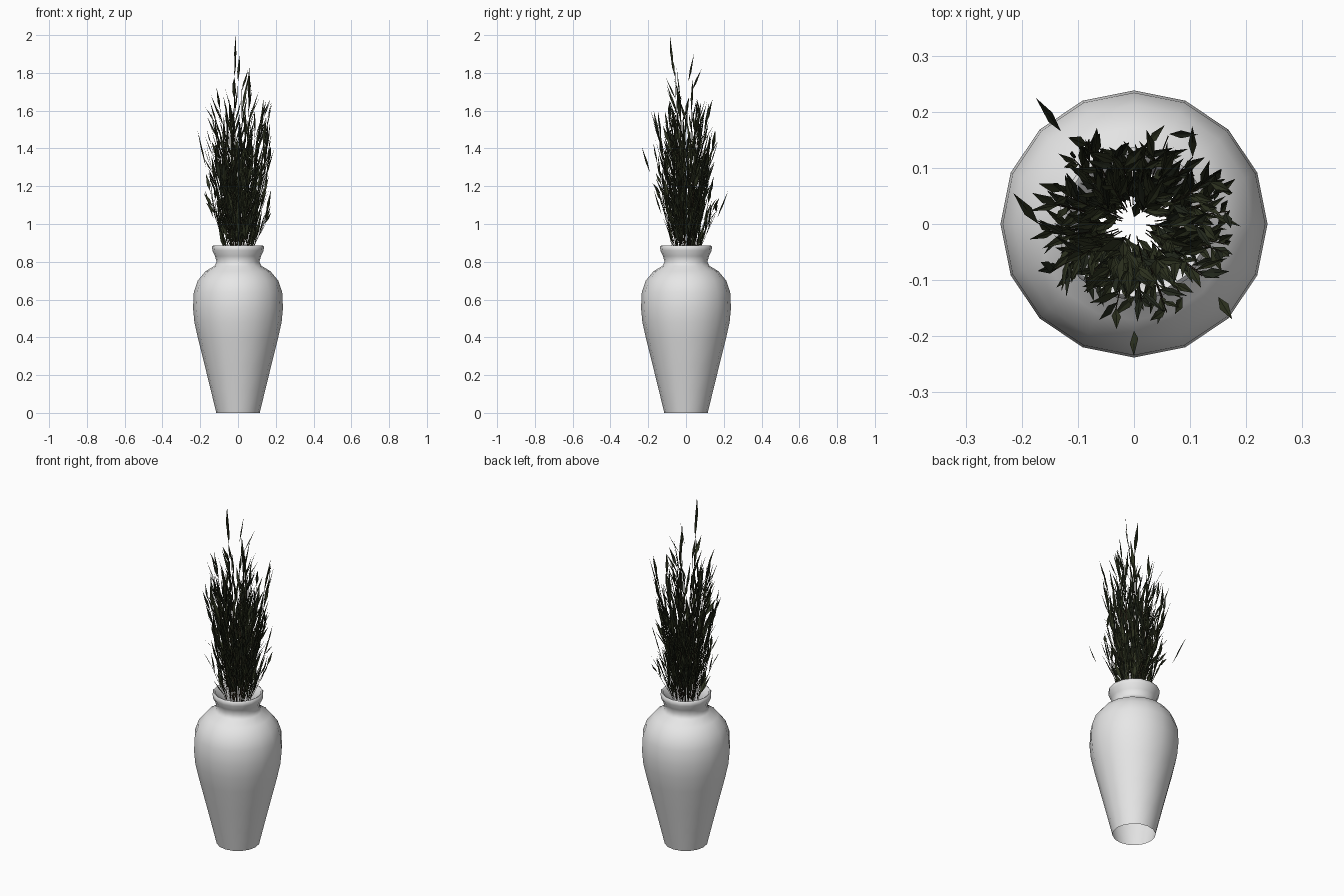
import bpy, bmesh, math, random
from mathutils import Vector

if "Cube" in bpy.data.objects:
    bpy.data.objects.remove(bpy.data.objects["Cube"])

random.seed(11)


def material(name, rgb):
    m = bpy.data.materials.new(name)
    m.diffuse_color = (*rgb, 1)
    m.use_nodes = True
    m.node_tree.nodes["Principled BSDF"].inputs["Base Color"].default_value = m.diffuse_color
    return m


def make_object(name, bm, mats):
    me = bpy.data.meshes.new(name)
    bm.to_mesh(me)
    bm.free()
    for m in mats:
        me.materials.append(m)
    ob = bpy.data.objects.new(name, me)
    bpy.context.collection.objects.link(ob)
    return ob


white = material("vase white", (0.8, 0.8, 0.8))
green = material("dark leaf green", (0.028, 0.034, 0.015))
deep = material("deep leaf green", (0.018, 0.023, 0.013))
brown = material("stem brown", (0.035, 0.026, 0.014))

# Vase: 16-sided lathe, open underneath, with lip and inside of the neck
SIDES = 16
profile = [(0.115, 0), (0.144, 0.12), (0.176, 0.25), (0.211, 0.39), (0.231, 0.48),
           (0.238, 0.555), (0.234, 0.64), (0.213, 0.70), (0.172, 0.75), (0.125, 0.778),
           (0.113, 0.80), (0.122, 0.83), (0.136, 0.86), (0.137, 0.88), (0.13, 0.887),
           (0.12, 0.882), (0.105, 0.83), (0.095, 0.79), (0.10, 0.77)]
bm = bmesh.new()
rings = []
for r, z in profile:
    rings.append([bm.verts.new((r * math.cos(2 * math.pi * i / SIDES),
                                r * math.sin(2 * math.pi * i / SIDES), z))
                  for i in range(SIDES)])
for a, b in zip(rings, rings[1:]):
    for i in range(SIDES):
        j = (i + 1) % SIDES
        bm.faces.new((a[i], a[j], b[j], b[i]))
vase = make_object("vase", bm, [white])
bpy.context.view_layer.objects.active = vase
vase.select_set(True)
bpy.ops.object.shade_smooth_by_angle(angle=math.radians(60))

# Foliage: slender stems carrying upright pointed leaves
leaves, stems = bmesh.new(), bmesh.new()


def leaf(base, tip, width):
    """Folded pointed blade, widest below the middle."""
    d = tip - base
    ang = math.atan2(d.y, d.x) + math.pi / 2 + random.uniform(-0.7, 0.7)
    side = Vector((math.cos(ang), math.sin(ang), random.uniform(-1.2, 1.2))) * width / 2
    out = Vector((d.x, d.y, 0)).normalized() * width * 0.2
    mid = base + d * 0.42
    p = [leaves.verts.new(v) for v in (base, mid + side, tip, mid - side, mid + out)]
    mi = 1 if random.random() < 0.3 else 0
    for tri in ((0, 4, 1), (1, 4, 2), (2, 4, 3), (3, 4, 0)):
        leaves.faces.new([p[k] for k in tri]).material_index = mi


def stem(points, radius):
    """Thin three-sided tube through the points."""
    prev = None
    for p in points:
        ring = [stems.verts.new(p + Vector((math.cos(a), math.sin(a), 0)) * radius)
                for a in (0, 2.09, 4.19)]
        if prev:
            for i in range(3):
                j = (i + 1) % 3
                stems.faces.new((prev[i], prev[j], ring[j], ring[i]))
        prev = ring


def plant(az, r0, r1, top, count):
    foot = 0.84

    def at(t):
        r = r0 + (r1 - r0) * t
        return Vector((r * math.cos(az), r * math.sin(az), foot + (top - foot) * t))

    stem([at(t) for t in (0, 0.35, 0.7, 0.95)], 0.0012)
    for k in range(count):
        t = 0.12 + 0.8 * (k + random.uniform(-0.4, 0.4)) / max(1, count - 1)
        b = at(t)
        a = az + random.uniform(-1.1, 1.1)
        reach = random.uniform(0.025, 0.065)
        rise = random.uniform(0.09, 0.2)
        tip = b + Vector((reach * math.cos(a), reach * math.sin(a), rise))
        flat = math.hypot(tip.x, tip.y)
        limit = random.uniform(0.17, 0.205)
        if flat > limit:
            tip.x, tip.y = tip.x * limit / flat, tip.y * limit / flat
        tip.z = min(tip.z, top + 0.06)
        leaf(b, tip, random.uniform(0.011, 0.02))


# Main bush, short outer sprays, tall centre shoots
for i in range(50):
    plant(i * 2.39996, random.uniform(0.02, 0.06), random.uniform(0.06, 0.18),
          random.uniform(1.25, 1.62), 9)
for i in range(20):
    plant(i * 2.39996 + 0.5, 0.065, random.uniform(0.13, 0.175),
          random.uniform(1.0, 1.22), 4)
for x, y, top in ((-0.02, -0.06, 1.86), (0.06, -0.03, 1.73), (-0.1, -0.06, 1.66),
                  (0.02, 0.03, 1.76), (0.14, 0.08, 1.6), (-0.04, 0.07, 1.6),
                  (-0.02, -0.03, 1.72)):
    plant(math.atan2(y, x), 0.025, math.hypot(x, y), top, 10)

# Single outstanding leaves
for base, tip in (((-0.018, -0.07, 1.82), (-0.012, -0.085, 2.0)),
                  ((0.0, 0.012, 1.75), (0.008, 0.042, 1.9)),
                  ((0.055, -0.03, 1.66), (0.06, -0.05, 1.83)),
                  ((-0.13, 0.165, 1.03), (-0.175, 0.225, 1.18)),
                  ((-0.17, 0.0, 1.3), (-0.215, 0.055, 1.5)),
                  ((0.15, -0.13, 1.05), (0.175, -0.17, 1.18)),
                  ((0.0, -0.19, 1.27), (0.0, -0.235, 1.41))):
    leaf(Vector(base), Vector(tip), 0.018)

make_object("leaves", leaves, [green, deep])
make_object("stems", stems, [brown])
